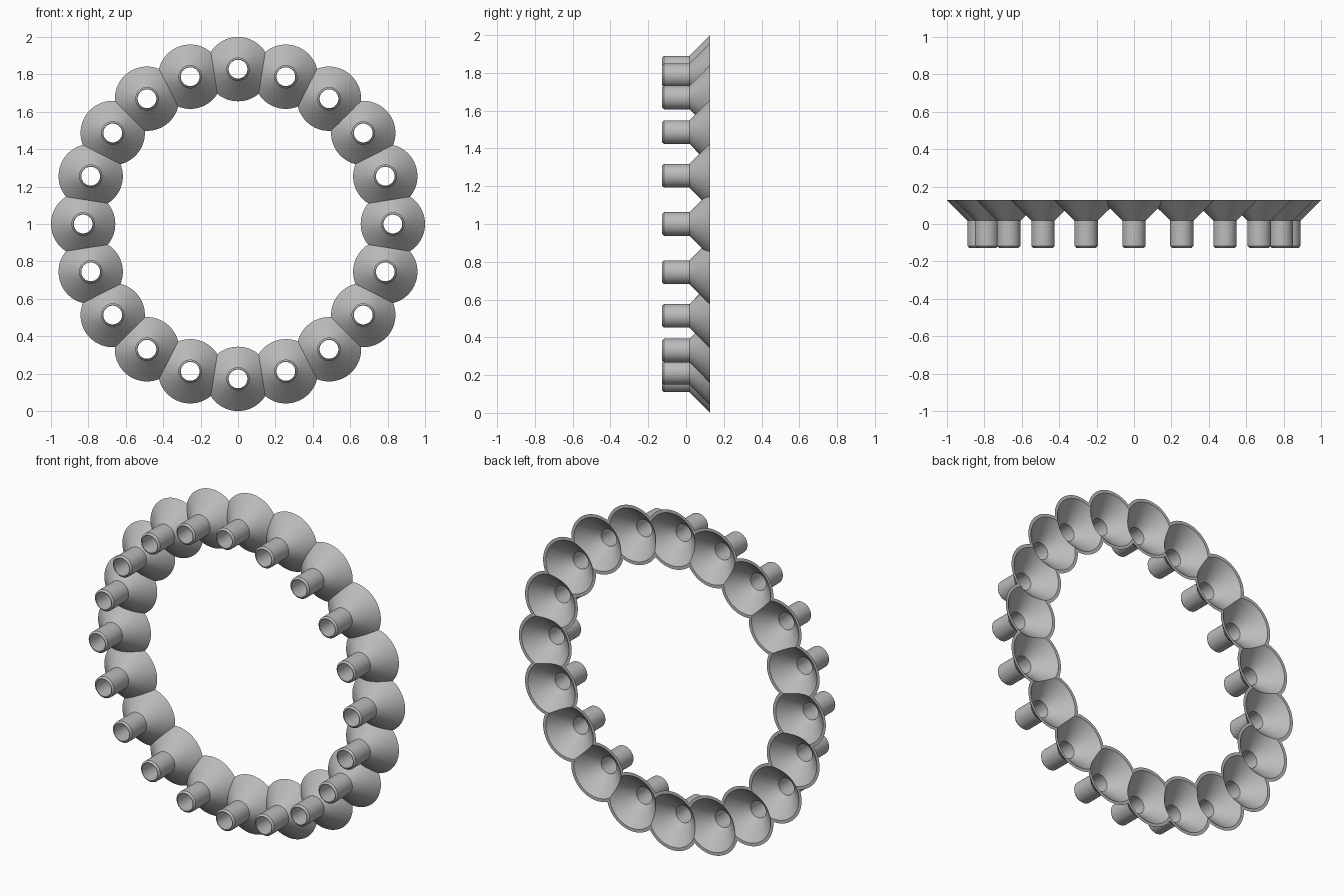
import bpy, bmesh, math
from mathutils import Matrix, Vector

cube = bpy.data.objects.get("Cube")
if cube:
    bpy.data.objects.remove(cube, do_unlink=True)

COUNT = 20            # funnels in the ring
RING = 0.828          # ring radius to funnel axes
HALF = math.pi / COUNT
SEGMENTS = 72

# Material
grey = bpy.data.materials.new("neutral grey")
grey.use_nodes = True
colour = (0.5, 0.5, 0.5, 1)
grey.diffuse_color = colour
grey.node_tree.nodes["Principled BSDF"].inputs["Base Color"].default_value = colour

# Closed wall section of one funnel: (radius, y), spout at the front, mouth at the back
section = [(0.05, -0.127), (0.053, -0.127), (0.0625, -0.117), (0.0625, 0.018),
           (0.172, 0.127), (0.154, 0.127), (0.05, 0.023)]

# Turn the section into a hollow funnel at the top of the ring
bm = bmesh.new()
axis = Vector((0, 0, RING))
verts = [bm.verts.new((0, y, RING + r)) for r, y in section]
edges = [bm.edges.new((verts[i], verts[(i + 1) % len(verts)])) for i in range(len(verts))]
bmesh.ops.spin(bm, geom=verts + edges, cent=axis, axis=(0, 1, 0),
               angle=math.tau, steps=SEGMENTS, use_duplicate=False)
bmesh.ops.remove_doubles(bm, verts=bm.verts[:], dist=1e-5)
bmesh.ops.recalc_face_normals(bm, faces=bm.faces[:])

# Trim both sides where neighbouring funnels meet
for side in (-1, 1):
    bmesh.ops.bisect_plane(bm, geom=bm.verts[:] + bm.edges[:] + bm.faces[:], dist=1e-6,
                           plane_co=(0, 0, 0), clear_outer=True,
                           plane_no=(side * math.cos(HALF), 0, -math.sin(HALF)))

# Repeat the trimmed funnel around the ring and weld the seams
cell = bm.verts[:] + bm.edges[:] + bm.faces[:]
for i in range(1, COUNT):
    copy = bmesh.ops.duplicate(bm, geom=cell)["geom"]
    bmesh.ops.rotate(bm, verts=[g for g in copy if isinstance(g, bmesh.types.BMVert)],
                     cent=(0, 0, 0), matrix=Matrix.Rotation(2 * HALF * i, 3, 'Y'))
bmesh.ops.remove_doubles(bm, verts=bm.verts[:], dist=1e-4)
bmesh.ops.translate(bm, verts=bm.verts[:], vec=(0, 0, 1))

mesh = bpy.data.meshes.new("funnel_ring")
bm.to_mesh(mesh)
bm.free()
mesh.materials.append(grey)
ring = bpy.data.objects.new("funnel_ring", mesh)
bpy.context.collection.objects.link(ring)

# Smooth walls with crisp rims and seams
bpy.ops.object.select_all(action='DESELECT')
ring.select_set(True)
bpy.context.view_layer.objects.active = ring
bpy.ops.object.shade_smooth_by_angle(angle=math.radians(30))
